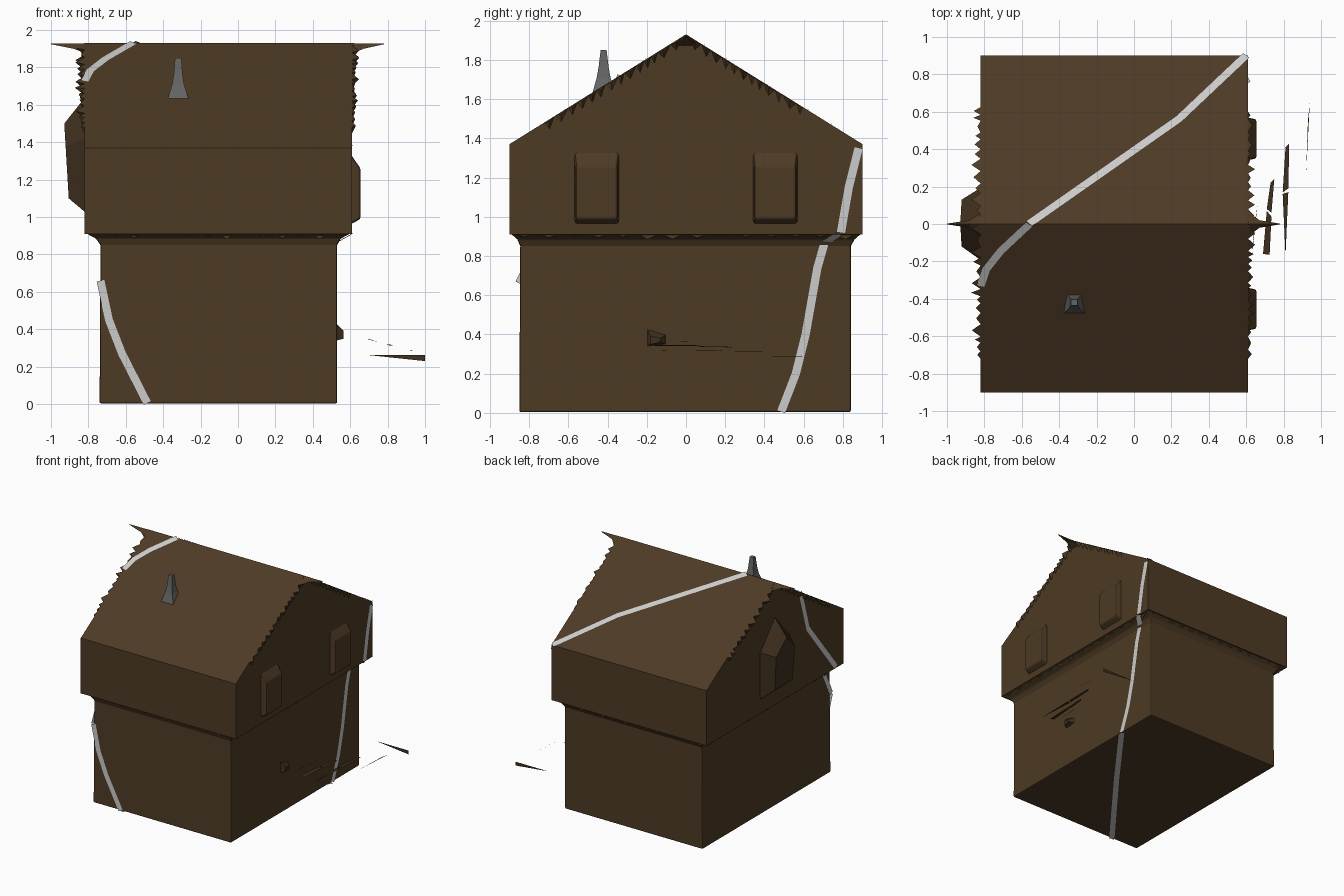
import bpy, random
from mathutils import Vector

random.seed(4)


def material(name, rgb):
    m = bpy.data.materials.new(name)
    m.diffuse_color = (*rgb, 1)
    return m


BROWN = material("brown_wood", (0.075, 0.043, 0.018))
DARK = material("dark_wood", (0.05, 0.029, 0.013))
STONE = material("stone", (0.13, 0.13, 0.13))


def make(name, verts, faces, mat=None, bevel=0):
    me = bpy.data.meshes.new(name)
    me.from_pydata([tuple(v) for v in verts], [], faces)
    ob = bpy.data.objects.new(name, me)
    bpy.context.collection.objects.link(ob)
    if mat:
        me.materials.append(mat)
    if bevel:
        b = ob.modifiers.new("soft_edges", 'BEVEL')
        b.width, b.segments = bevel, 2
    return ob


def loft(name, rings, mat, bevel=0):
    """Closed skin through rings with equal point counts."""
    n = len(rings[0])
    verts = [p for r in rings for p in r]
    faces = [tuple(range(n))[::-1], tuple(range(len(verts) - n, len(verts)))]
    for k in range(len(rings) - 1):
        for i in range(n):
            j = (i + 1) % n
            faces.append((k * n + i, k * n + j, (k + 1) * n + j, (k + 1) * n + i))
    return make(name, verts, faces, mat, bevel)


def rect(x0, x1, y0, y1, z):
    return [(x0, y0, z), (x1, y0, z), (x1, y1, z), (x0, y1, z)]


def side(x, pts):
    return [(x, y, z) for y, z in pts]


def roof_z(y):
    return 1.93 - 0.622 * abs(y)


# Lower storey with flared top meeting the overhang
loft("lower_storey", [rect(-0.74, 0.53, -0.85, 0.84, 0.004),
                      rect(-0.735, 0.53, -0.845, 0.84, 0.85),
                      rect(-0.76, 0.55, -0.86, 0.86, 0.885),
                      rect(-0.815, 0.605, -0.895, 0.895, 0.915)], BROWN, 0.008)

# Upper storey and gabled roof
gable = [(-0.9, 0.91), (0.9, 0.91), (0.9, 1.37), (0, 1.93), (-0.9, 1.37)]
loft("upper_storey_and_roof", [side(-0.82, gable), side(0.61, gable)], BROWN)

# Square bay windows on the right gable
for y in (-0.455, 0.455):
    def window(x, w, z0, z1):
        return side(x, [(y - w, z0), (y + w, z0), (y + w, z1), (y - w, z1)])
    loft("bay_window", [window(0.60, 0.115, 0.96, 1.34),
                        window(0.655, 0.105, 0.99, 1.26)], BROWN, 0.012)

# Pointed bay window on the left gable
base = [(-0.2, 1.02), (0.2, 1.02), (0.2, 1.42), (0, 1.65), (-0.2, 1.42)]
face = [(-0.11, 1.10), (0.12, 1.10), (0.13, 1.38), (0, 1.50), (-0.12, 1.38)]
loft("pointed_window", [side(-0.81, base),
                        [(-0.905 - 0.06 * (z - 1.1), y, z) for y, z in face]], DARK)

# Chimney, tapered
loft("chimney", [rect(-0.32 - w, -0.32 + w, -0.42 - d, -0.42 + d, z)
                 for w, d, z in ((0.06, 0.06, 1.62), (0.032, 0.035, 1.71),
                                 (0.024, 0.026, 1.76), (0.017, 0.015, 1.85))], STONE)

# Ragged verge teeth along both gables
for x, s in ((-0.82, -1), (0.61, 1)):
    verts, faces = [], []
    y = -0.72
    while y < 0.6:
        w = random.uniform(0.03, 0.07)
        reach = random.uniform(0.015, 0.055) * (0.7 if s > 0 else 1)
        k = len(verts)
        m = y + w / 2
        verts += [(x, y, roof_z(y)), (x, y + w, roof_z(y + w)),
                  (x + s * reach, m, roof_z(m) - 0.01), (x, m, roof_z(m) - 0.05)]
        faces += [(k, k + 1, k + 2), (k + 1, k + 3, k + 2), (k + 3, k, k + 2)]
        y += w
    make("ragged_verge", verts, faces, BROWN)

# Ridge spikes at both ends
for x, tip in ((-0.80, -1.0), (0.60, 0.78)):
    m = x + (tip - x) * 0.4
    loft("ridge_spike", [side(x, [(-0.07, 1.87), (0.07, 1.87), (0, 1.93)]),
                         side(m, [(-0.02, 1.9), (0.02, 1.9), (0, 1.928)]),
                         side(tip, [(-0.002, 1.924), (0.002, 1.924), (0, 1.928)])], BROWN)

# Ragged drips under the overhang
corners = [(-0.8, -0.88), (0.59, -0.88), (0.59, 0.88), (-0.8, 0.88)]
verts, faces = [], []
for a, b in zip(corners, corners[1:] + corners[:1]):
    a, b = Vector((*a, 0.912)), Vector((*b, 0.912))
    for i in range(14):
        p, q = a.lerp(b, i / 14), a.lerp(b, (i + 0.9) / 14)
        k = len(verts)
        verts += [p, q, (p + q) / 2 - Vector((0, 0, random.uniform(0.01, 0.03)))]
        faces.append((k, k + 1, k + 2))
make("overhang_drips", verts, faces, BROWN)

# Door handle on the right wall
loft("door_handle", [side(0.525, [(-0.2, 0.34), (-0.1, 0.35), (-0.1, 0.40), (-0.2, 0.43)]),
                     side(0.565, [(-0.18, 0.35), (-0.13, 0.36), (-0.13, 0.38),
                                  (-0.18, 0.39)])], DARK)

# Loose slivers floating beside the right wall
slivers = [
    [(0.63, -0.18, 0.366), (0.645, 0.0, 0.363), (0.66, 0.1, 0.36)],
    [(0.69, -0.16, 0.345), (0.725, -0.165, 0.34), (0.735, 0.04, 0.34), (0.71, 0.07, 0.345)],
    [(0.71, 0.08, 0.34), (0.735, 0.06, 0.337), (0.75, 0.24, 0.334), (0.73, 0.22, 0.337)],
    [(0.81, -0.17, 0.32), (0.825, 0.17, 0.315), (0.795, 0.16, 0.317)],
    [(0.795, 0.17, 0.317), (0.825, 0.19, 0.315), (0.83, 0.43, 0.312), (0.81, 0.41, 0.314)],
    [(0.92, 0.27, 0.288), (0.94, 0.65, 0.284), (0.93, 0.55, 0.288)],
    [(0.70, 0.82, 0.262), (1.0, 0.82, 0.23), (1.0, 0.82, 0.262)],
]
for pts in slivers:
    make("floating_sliver", pts, [tuple(range(len(pts)))], DARK)

# Pale band wrapped around the house: (surface normal, path on that surface)
band = [
    ((0, 0.53, 0.85), [(x, y, roof_z(y)) for x, y in
                       ((0.6, 0.9), (0.24, 0.56), (-0.56, 0))]),
    ((0, -0.53, 0.85), [(x, y, roof_z(y)) for x, y in
                        ((-0.56, 0), (-0.71, -0.14), (-0.79, -0.24), (-0.82, -0.33))]),
    ((-1, 0, 0), [(-0.82, -0.33, 1.72), (-0.82, -0.43, 1.38), (-0.82, -0.8, 0.92)]),
    ((-1, 0, 0), [(-0.74, -0.75, 0.87), (-0.74, -0.85, 0.66)]),
    ((0, -1, 0), [(-0.735, -0.85, 0.66), (-0.69, -0.85, 0.45),
                  (-0.62, -0.85, 0.27), (-0.485, -0.85, 0.006)]),
    ((0, 0, -1), [(-0.485, -0.85, 0.004), (0.08, -0.12, 0.004), (0.53, 0.48, 0.004)]),
    ((1, 0, 0), [(0.53, 0.485, 0.006), (0.53, 0.56, 0.2), (0.53, 0.61, 0.4),
                 (0.53, 0.67, 0.74), (0.53, 0.71, 0.88)]),
    ((0.6, 0, -0.8), [(0.53, 0.71, 0.87), (0.61, 0.78, 0.915)]),
    ((1, 0, 0), [(0.61, 0.79, 0.92), (0.61, 0.83, 1.15), (0.61, 0.88, 1.35)]),
]
for normal, path in band:
    n = Vector(normal).normalized()
    pts = [Vector(p) for p in path]
    verts = []
    for i, p in enumerate(pts):
        t = pts[min(i + 1, len(pts) - 1)] - pts[max(i - 1, 0)]
        s = n.cross(t).normalized() * 0.021
        verts += [p + s + n * 0.004, p - s + n * 0.004]
    make("pale_band", verts, [(2 * i, 2 * i + 1, 2 * i + 3, 2 * i + 2)
                              for i in range(len(pts) - 1)])
